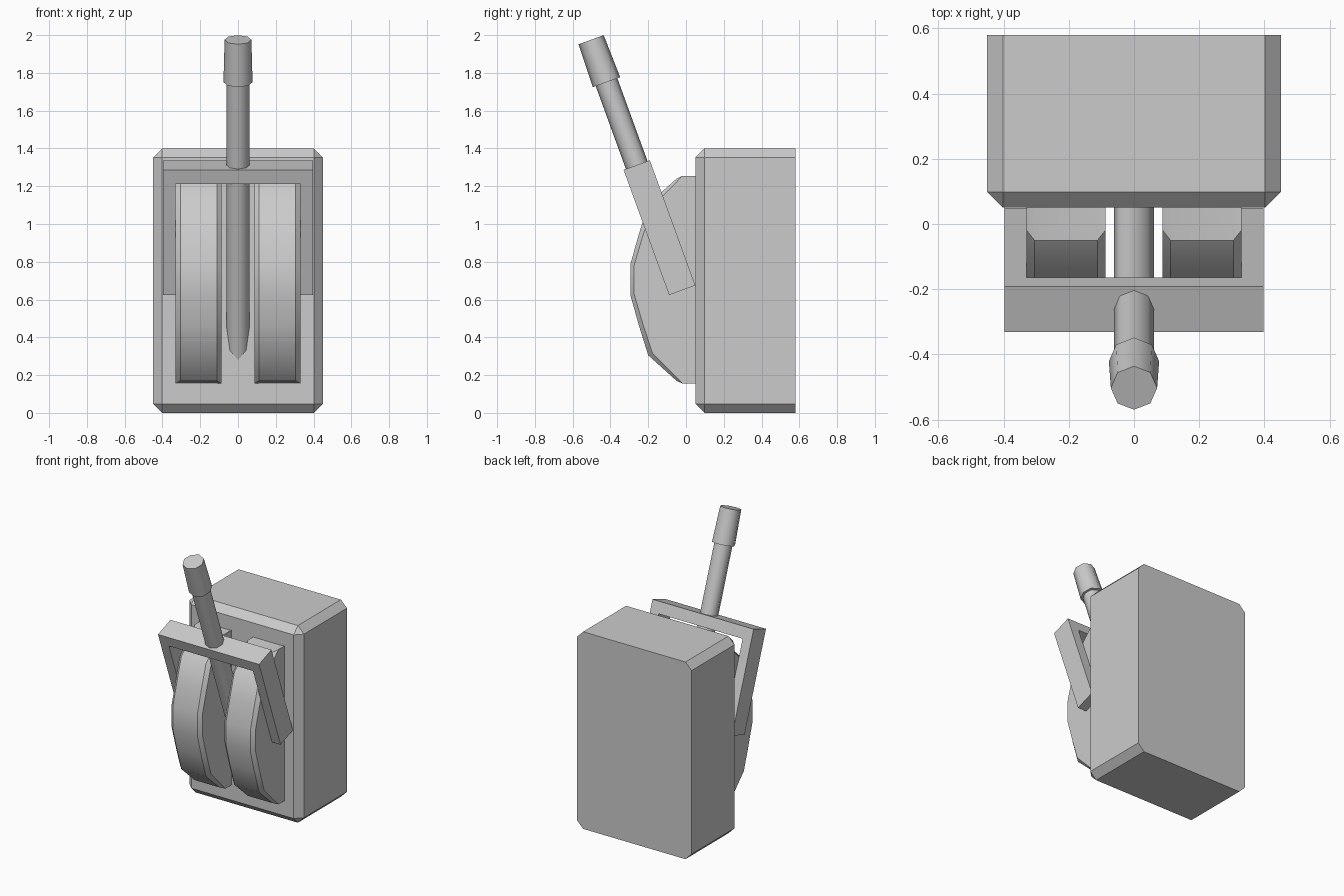
import bpy, bmesh, math
from mathutils import Matrix, Vector

if "Cube" in bpy.data.objects:
    bpy.data.objects.remove(bpy.data.objects["Cube"])

# Tilted frame shared by yoke, stick and grip: origin on top of the yoke bar
TILT = Matrix.Translation((0, -0.261, 1.312)) @ Matrix.Rotation(math.radians(20), 4, 'X')


def finish(name, bm, smooth=None):
    bmesh.ops.recalc_face_normals(bm, faces=bm.faces)
    mesh = bpy.data.meshes.new(name)
    bm.to_mesh(mesh)
    bm.free()
    ob = bpy.data.objects.new(name, mesh)
    bpy.context.collection.objects.link(ob)
    if smooth:
        bpy.ops.object.select_all(action='DESELECT')
        ob.select_set(True)
        bpy.context.view_layer.objects.active = ob
        bpy.ops.object.shade_smooth_by_angle(angle=math.radians(smooth))
    return ob


def rod(name, r_bottom, r_top, t0, t1):
    bm = bmesh.new()
    bmesh.ops.create_cone(bm, cap_ends=True, segments=8, radius1=r_bottom,
                          radius2=r_top, depth=t1 - t0)
    bm.transform(TILT @ Matrix.Translation((0, 0, (t0 + t1) / 2)))
    return finish(name, bm, 50)


def loft(bm, rings):
    # skin between point rows, then cap the two end rows
    rows = [[bm.verts.new(p) for p in ring] for ring in rings]
    n = len(rows[0])
    for a, b in zip(rows, rows[1:]):
        for i in range(n):
            j = (i + 1) % n
            bm.faces.new((a[i], a[j], b[j], b[i]))
    bm.faces.new(rows[0])
    bm.faces.new(rows[-1])


# Housing: box chamfered everywhere except around the flat back
bm = bmesh.new()
bmesh.ops.create_cube(bm, size=1)
bm.transform(Matrix.Translation((0, 0.315, 0.70)) @ Matrix.Diagonal((0.9, 0.53, 1.4, 1)))
edges = [e for e in bm.edges if any(v.co.y < 0.3 for v in e.verts)]
bmesh.ops.bevel(bm, geom=edges, offset=0.048, segments=1, affect='EDGES', profile=0.5)
finish("housing", bm)

# Guide drums: faceted half-discs with chamfered rims
rim = [(-0.05, 0.535), (-0.2, 0.40), (-0.25, 0.24), (-0.295, 0.08)]
side = [(-0.018, 0.55), (-0.178, 0.388), (-0.23, 0.228), (-0.275, 0.075)]


def drum_ring(half, x):
    pts = [(0.08, 0.55)] + half
    pts += [(y, -z) for y, z in reversed(pts)]
    return [(x, y, 0.705 + z) for y, z in pts]


for s, label in ((-1, "left"), (1, "right")):
    bm = bmesh.new()
    loft(bm, [drum_ring(side, s * 0.087), drum_ring(rim, s * 0.112),
              drum_ring(rim, s * 0.305), drum_ring(side, s * 0.33)])
    finish(label + "_drum", bm, 35)

# Yoke: U-shaped frame straddling the drums
u = [(-0.397, 0), (0.397, 0), (0.397, -0.705), (0.33, -0.705),
     (0.33, -0.08), (-0.33, -0.08), (-0.33, -0.705), (-0.397, -0.705)]
bm = bmesh.new()
loft(bm, [[TILT @ Vector((x, y, z)) for x, z in u] for y in (-0.074, 0.074)])
finish("yoke", bm)

# Lever stick running down into the housing, and its grip
rod("lever_stick", 0.061, 0.061, -1.1, 0.5)
rod("lever_grip", 0.077, 0.071, 0.467, 0.706)
